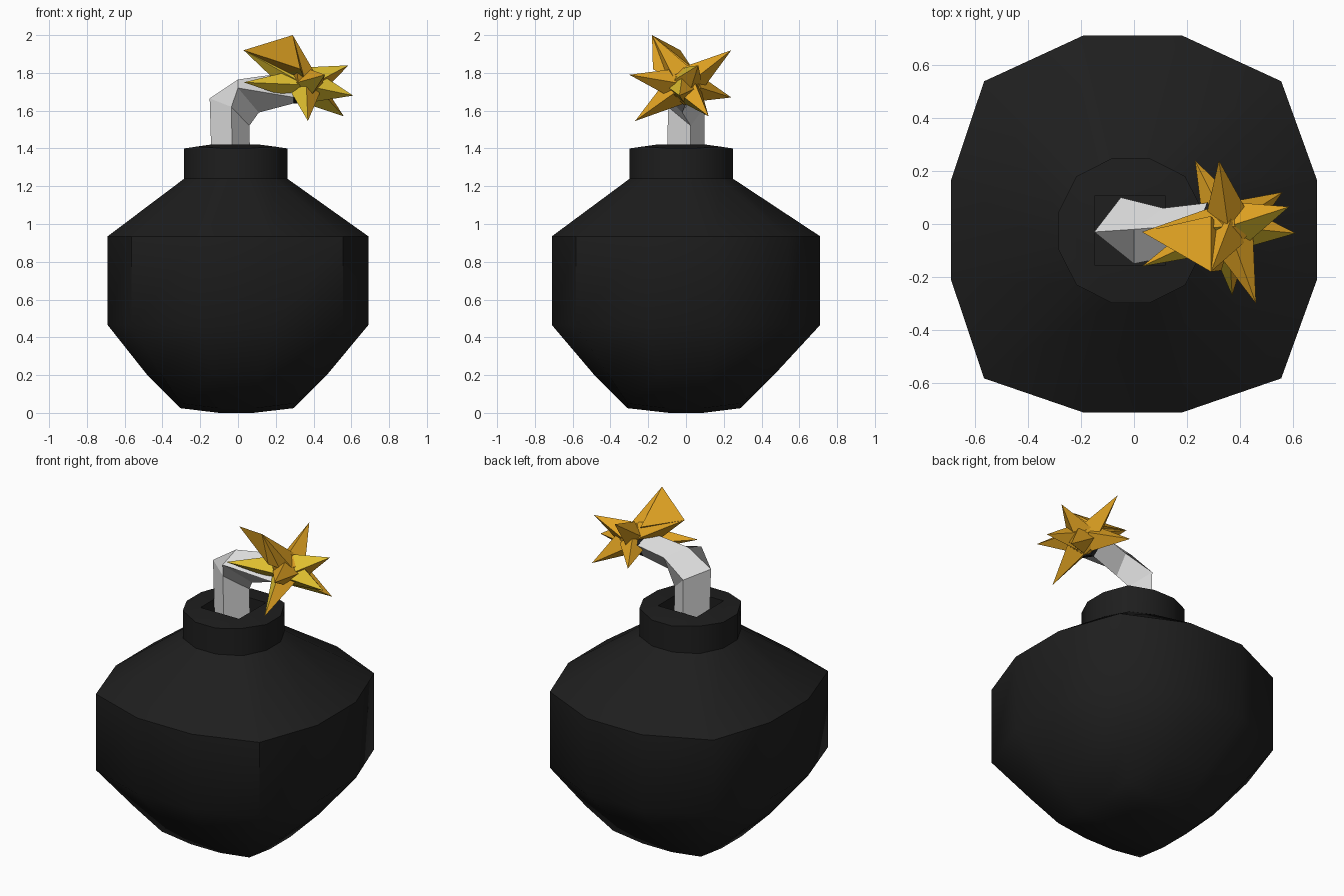
import bpy, bmesh, math
from mathutils import Vector

if "Cube" in bpy.data.objects:
    bpy.data.objects.remove(bpy.data.objects["Cube"])


def material(name, rgb):
    m = bpy.data.materials.new(name)
    m.diffuse_color = (*rgb, 1)
    m.use_nodes = True
    m.node_tree.nodes["Principled BSDF"].inputs["Base Color"].default_value = m.diffuse_color
    return m


BLACK = material("black casing", (0.013, 0.013, 0.013))
GREY = material("light grey fuse", (0.70, 0.70, 0.70))
ORANGE = material("spark orange", (0.74, 0.36, 0.016))
YELLOW = material("spark yellow", (0.74, 0.52, 0.028))


def finish(bm, name, *mats):
    bmesh.ops.recalc_face_normals(bm, faces=bm.faces)
    me = bpy.data.meshes.new(name)
    bm.to_mesh(me)
    bm.free()
    ob = bpy.data.objects.new(name, me)
    bpy.context.collection.objects.link(ob)
    for m in mats:
        me.materials.append(m)
    return ob


def loft(rings):
    bm = bmesh.new()
    loops = [[bm.verts.new(p) for p in r] for r in rings]
    n = len(loops[0])
    for a, b in zip(loops, loops[1:]):
        for i in range(n):
            j = (i + 1) % n
            bm.faces.new((a[i], a[j], b[j], b[i]))
    bm.faces.new(loops[0][::-1])
    bm.faces.new(loops[-1])
    bmesh.ops.remove_doubles(bm, verts=bm.verts, dist=0.0005)
    return bm


def square_ring(r, h, c, zm, zc, ox, oy):
    """Twelve-point rounded square: two side points and one corner per quarter.
    r holds the reach towards +x, +y, -x and -y."""
    pts = []
    for k in range(4):
        a = k * math.pi / 2
        for x, y, z in ((r[k], -h, zm), (r[k], h, zm), (c, c, zc)):
            pts.append((x * math.cos(a) - y * math.sin(a) + ox,
                        x * math.sin(a) + y * math.cos(a) + oy, z))
    return pts


# Casing: rounded body, neck and square fuse hole
BODY = (0.695, 0.732, 0.685, 0.688)
casing = loft([
    square_ring((0.09,) * 4, 0.09, 0.09, 0.00, 0.00, -0.01, 0.0),
    square_ring((0.30,) * 4, 0.10, 0.30, 0.025, 0.05, -0.005, -0.01),
    square_ring((0.475,) * 4, 0.13, 0.41, 0.20, 0.215, -0.005, -0.01),
    square_ring(BODY, 0.187, 0.56, 0.465, 0.465, -0.005, -0.022),
    square_ring(BODY, 0.187, 0.56, 0.935, 0.935, -0.005, -0.022),
    square_ring((0.273,) * 4, 0.07, 0.205, 1.24, 1.24, -0.012, -0.025),
    square_ring((0.273,) * 4, 0.07, 0.205, 1.40, 1.41, -0.012, -0.025),
    square_ring((0.132,) * 4, 0.132, 0.132, 1.42, 1.42, -0.015, -0.025),
    square_ring((0.132,) * 4, 0.132, 0.132, 1.33, 1.33, -0.015, -0.025),
])
casing_ob = finish(casing, "bomb_casing", BLACK)
bpy.context.view_layer.objects.active = casing_ob
casing_ob.select_set(True)
bpy.ops.object.shade_smooth_by_angle(angle=math.radians(50))

# Fuse: four-sided bent cord
fuse_rings = [
    [(-0.14, -0.03, 1.32), (-0.03, -0.10, 1.32), (0.065, 0.025, 1.32), (-0.045, 0.095, 1.32)],
    [(-0.15, -0.03, 1.665), (-0.035, -0.095, 1.62), (0.06, 0.025, 1.52), (-0.05, 0.10, 1.62)],
    [(0.0, -0.02, 1.765), (0.0, -0.15, 1.72), (0.11, -0.02, 1.59), (0.11, 0.06, 1.70)],
    [(0.25, 0.0, 1.80), (0.30, -0.09, 1.67), (0.30, 0.0, 1.64), (0.28, 0.08, 1.74)],
]
finish(loft(fuse_rings), "fuse", GREY)

# Charred tip where the cord burns
mid = sum((Vector(p) for p in fuse_rings[-1]), Vector()) / 4
tip = [[mid + (Vector(p) - mid) * 1.02 + Vector((dx, 0, 0)) for p in fuse_rings[-1]]
       for dx in (-0.005, 0.018)]
finish(loft(tip), "charred_tip", BLACK)

# Spark: faceted core with pointed spikes
centre = Vector((0.355, -0.01, 1.735))
tips = [(0.03, -0.03, 1.92), (0.29, -0.18, 2.0), (0.585, 0.065, 1.84),
        (0.61, -0.035, 1.68), (0.56, 0.12, 1.57), (0.37, -0.27, 1.545),
        (0.46, -0.30, 1.79), (0.03, -0.16, 1.75), (0.32, 0.24, 1.92),
        (0.23, 0.24, 1.67)]
spark = bmesh.new()
core = bmesh.ops.create_icosphere(spark, subdivisions=1, radius=0.105)
bmesh.ops.translate(spark, verts=core["verts"], vec=centre)
for t in tips:
    t = Vector(t)
    d = (t - centre).normalized()
    u = d.cross(Vector((0, 0, 1))).normalized()
    v = d.cross(u)
    o = centre + d * 0.06
    base = [spark.verts.new(o + 0.078 * s) for s in (u, v, -u, -v)]
    top = spark.verts.new(t)
    for i in range(4):
        spark.faces.new((base[i], base[(i + 1) % 4], top))
    spark.faces.new(base[::-1])

# Broad flame joining the two upper spikes
flame = [spark.verts.new(p) for p in
         (tips[0], tips[1], (0.29, 0.03, 1.83), (0.33, -0.175, 1.82),
          (0.36, -0.06, 1.75), (0.25, -0.05, 1.80))]
bmesh.ops.convex_hull(spark, input=flame)

# Yellow on the lower faces that look forward
bmesh.ops.recalc_face_normals(spark, faces=spark.faces)
for f in spark.faces:
    f.material_index = int(f.normal.y < -0.35 and f.normal.x < 0.4
                           and f.calc_center_median().z < 1.84)
finish(spark, "spark", ORANGE, YELLOW)
